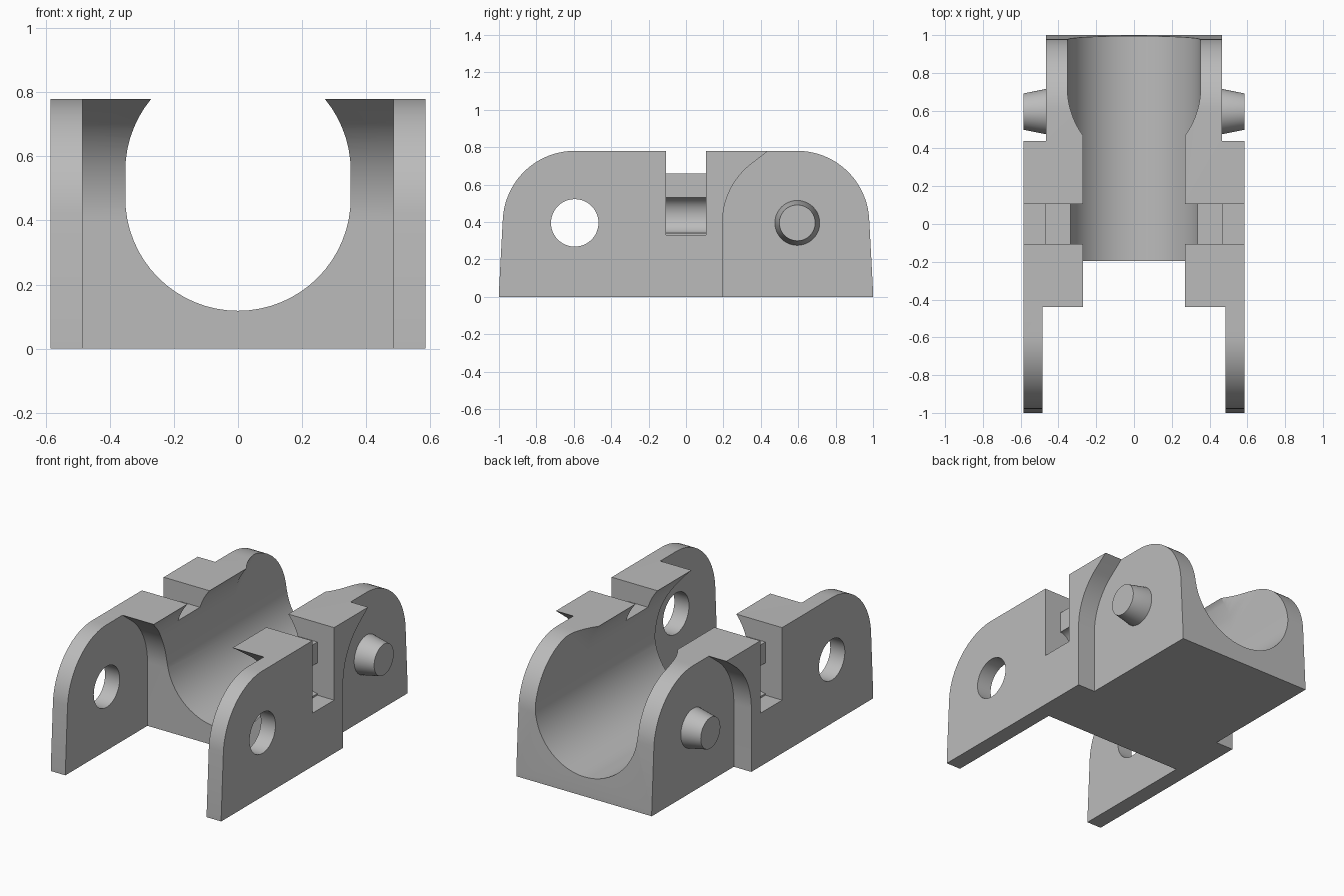
import bpy, bmesh
from math import sin, cos, pi, radians
from mathutils import Matrix

cube = bpy.data.objects.get("Cube")
if cube:
    bpy.data.objects.remove(cube, do_unlink=True)

grey = bpy.data.materials.new("plain_grey")
grey.use_nodes = True
tone = (0.5, 0.5, 0.5, 1)
grey.diffuse_color = tone
grey.node_tree.nodes["Principled BSDF"].inputs["Base Color"].default_value = tone

PIVOT_Y, PIVOT_Z = 0.595, 0.395   # pin and hole axis
HALF_W, NECK_W, FORK_W = 0.585, 0.465, 0.485


def arc(cx, cy, r, a0, a1, n, ry=None):
    ry = r if ry is None else ry
    angles = [radians(a0 + (a1 - a0) * i / n) for i in range(n + 1)]
    return [(cx + r * cos(a), cy + ry * sin(a)) for a in angles]


def loft(name, sections):
    """Join equal-length rings of 3D points into a closed solid."""
    bm = bmesh.new()
    rings = [[bm.verts.new(p) for p in s] for s in sections]
    n = len(rings[0])
    for a, b in zip(rings, rings[1:]):
        for i in range(n):
            j = (i + 1) % n
            bm.faces.new((a[i], a[j], b[j], b[i]))
    bm.faces.new(rings[0][::-1])
    bm.faces.new(rings[-1])
    bmesh.ops.recalc_face_normals(bm, faces=bm.faces)
    mesh = bpy.data.meshes.new(name)
    bm.to_mesh(mesh)
    bm.free()
    mesh.materials.append(grey)
    obj = bpy.data.objects.new(name, mesh)
    bpy.context.collection.objects.link(obj)
    return obj


def side_prism(name, yz, x0, x1):
    return loft(name, [[(x, y, z) for y, z in yz] for x in (x0, x1)])


def front_prism(name, xz, y0, y1):
    return loft(name, [[(x, y, z) for x, z in xz] for y in (y0, y1)])


def carve(target, cutter):
    cutter.hide_render = True
    mod = target.modifiers.new("cut", "BOOLEAN")
    mod.operation = "DIFFERENCE"
    mod.solver = "EXACT"
    mod.object = cutter
    bpy.context.view_layer.objects.active = target
    bpy.ops.object.modifier_apply(modifier=mod.name)
    bpy.data.objects.remove(cutter, do_unlink=True)


def smooth(obj):
    bpy.ops.object.select_all(action="DESELECT")
    obj.select_set(True)
    bpy.context.view_layer.objects.active = obj
    bpy.ops.object.shade_smooth_by_angle(angle=radians(25))


# Full rounded side outline, extruded across the width
half = [(1, 0), (1, 0.03)] + arc(PIVOT_Y, PIVOT_Z, 0.385, 4, 90, 20)
outline = half + [(-y, z) for y, z in reversed(half)]
body = side_prism("link_body", outline, -HALF_W, HALF_W)

# Clearance shape: upright wall, arc around the pivot, sloped overhang
clear = [(0.195, -0.2)] + arc(PIVOT_Y, PIVOT_Z, 0.4, 180, 130, 16)
clear += [(0.44, 0.78), (0.595, 0.9), (1.3, 0.9), (1.3, -0.2)]

# Gap between the front fork arms
carve(body, side_prism("fork_gap", [(-y, z) for y, z in clear], -FORK_W, FORK_W))

# Recesses outside the rear neck
for s in (-1, 1):
    carve(body, side_prism("neck_recess", clear, s * NECK_W, s * 0.8))


# Channel through the middle, its top flaring upward toward the rear
def channel(y, top):
    ring = arc(0, 0.47, 0.352, 180, 360, 32) + arc(0, top, 0.352, 0, 180, 32)
    return [(x, y, z) for x, z in ring]


carve(body, loft("channel", [channel(-1.3, 0.555), channel(0.47, 0.555),
                             channel(1.2, 1.21)]))

# Side notches with a rounded groove under the retaining bar
notch = [(0.8, 0.33), (0.47, 0.33)]
notch += arc(0.47, 0.435, 0.08, 270, 90, 14, 0.095)
notch += [(0.47, 0.66), (0.2, 0.66), (0.2, 0.95), (0.8, 0.95)]
for s in (-1, 1):
    carve(body, front_prism("notch", [(s * x, z) for x, z in notch], -0.107, 0.107))

# Pivot holes in the fork arms
hole = arc(-PIVOT_Y, PIVOT_Z, 0.127, 0, 352.5, 47)
for s in (-1, 1):
    carve(body, side_prism("pivot_hole", hole, s * 0.4, s * 0.7))
smooth(body)

# Tapered pivot pins on the rear neck
for s, label in ((1, "left"), (-1, "right")):
    rings = []
    for x, r in ((0.45, 0.12), (NECK_W, 0.12), (HALF_W, 0.096)):
        rings.append([(s * x, y, z) for y, z in arc(PIVOT_Y, PIVOT_Z, r, 0, 352.5, 47)])
    smooth(loft(label + "_pivot_pin", rings))
